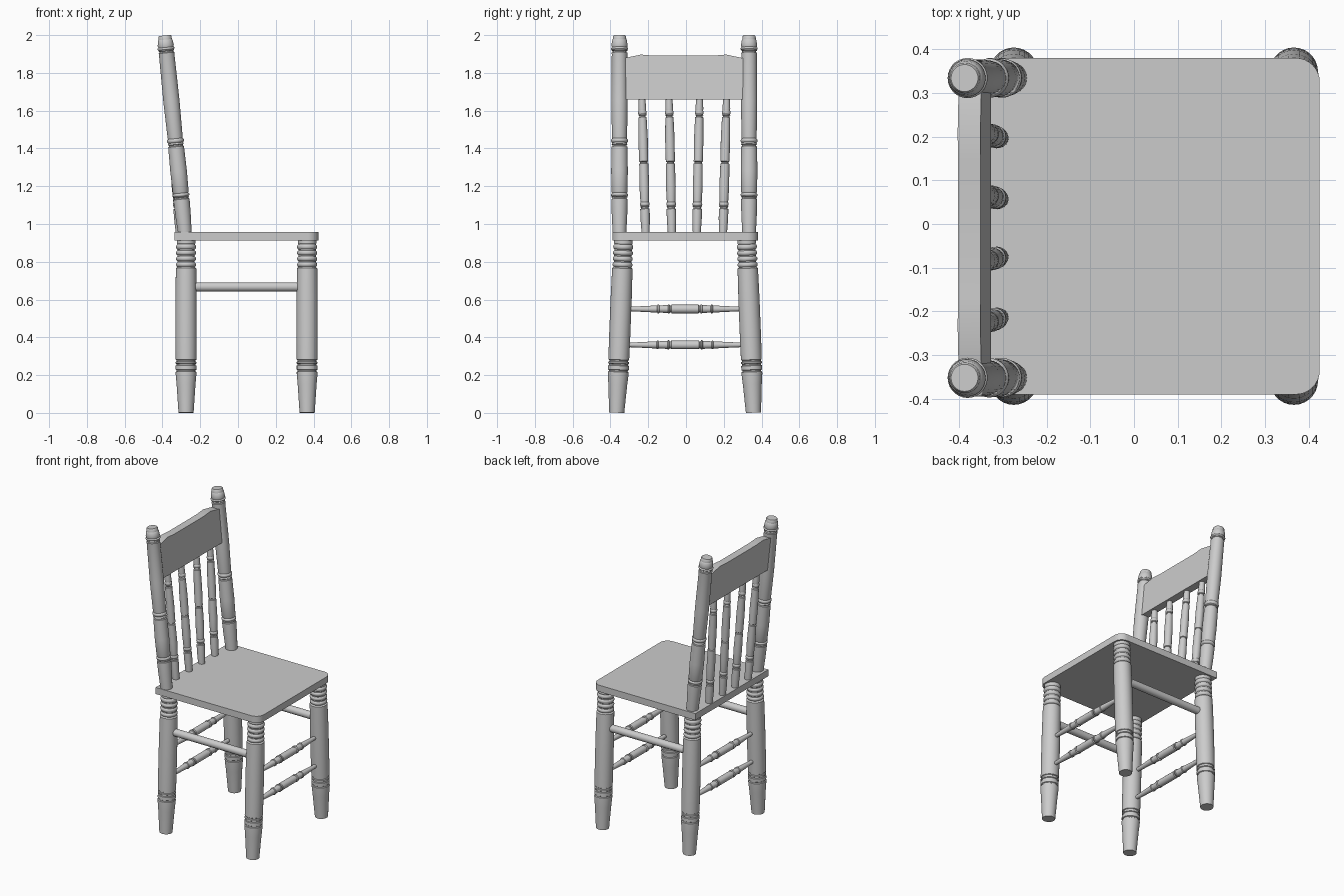
import bpy, bmesh, math
from mathutils import Vector

if "Cube" in bpy.data.objects:
    bpy.data.objects.remove(bpy.data.objects["Cube"])

CY = -0.005  # the chair's mirror plane in y


def finish(name, bm, smooth=True):
    bmesh.ops.recalc_face_normals(bm, faces=bm.faces[:])
    me = bpy.data.meshes.new(name)
    bm.to_mesh(me)
    bm.free()
    ob = bpy.data.objects.new(name, me)
    bpy.context.collection.objects.link(ob)
    if smooth:
        bpy.ops.object.select_all(action='DESELECT')
        ob.select_set(True)
        bpy.context.view_layer.objects.active = ob
        bpy.ops.object.shade_smooth_by_angle(angle=math.radians(30))
    return ob


def turned(name, p0, p1, profile, sides=28):
    """Lathe a (distance fraction, radius) profile along the line p0-p1."""
    p0, p1 = Vector(p0), Vector(p1)
    q = (p1 - p0).to_track_quat('Z', 'Y')
    bm = bmesh.new()
    rings = []
    for t, r in profile:
        c = p0.lerp(p1, t)
        rings.append([bm.verts.new(c + q @ Vector((r * math.cos(a), r * math.sin(a), 0)))
                      for a in (2 * math.pi * i / sides for i in range(sides))])
    for a, b in zip(rings, rings[1:]):
        for i in range(sides):
            j = (i + 1) % sides
            bm.faces.new((a[i], a[j], b[j], b[i]))
    bm.faces.new(rings[0])
    bm.faces.new(rings[-1])
    return finish(name, bm)


def slab(name, bottom, top):
    """Close two matching outlines into a solid."""
    bm = bmesh.new()
    a = [bm.verts.new(v) for v in bottom]
    b = [bm.verts.new(v) for v in top]
    n = len(a)
    for i in range(n):
        j = (i + 1) % n
        bm.faces.new((a[i], a[j], b[j], b[i]))
    bm.faces.new(a)
    bm.faces.new(b)
    return finish(name, bm)


def by_height(z0, z1, pts):
    return [((z - z0) / (z1 - z0), r) for z, r in pts]


def groove(z, r, w=0.006, d=0.005):
    return [(z - w, r), (z - w / 2, r - d), (z + w / 2, r - d), (z + w, r)]


def bead(z0, z1, r, b):
    """Rounded ring from z0 to z1, core radius r, bulging by b."""
    return [(z0 + (z1 - z0) * k / 6, r + b * math.sin(math.pi * k / 6) ** 0.6 if 0 < k < 6 else r)
            for k in range(7)]


# Seat: rounded front corners, square back corners
R = 0.055
x0, x1, y0, y1 = -0.335, 0.425, -0.39, 0.38
outline = [(x0, y1), (x0, y0)]
for cy, start in ((y0 + R, -90), (y1 - R, 0)):
    for k in range(9):
        a = math.radians(start + k * 90 / 8)
        outline.append((x1 - R + R * math.cos(a), cy + R * math.sin(a)))
slab("seat", [(x, y, 0.913) for x, y in outline], [(x, y, 0.957) for x, y in outline])

# Turned profiles
LEG = by_height(0, 0.915, [(0, 0.040), (0.06, 0.044), (0.15, 0.050), (0.205, 0.055)]
                + groove(0.222, 0.055) + groove(0.255, 0.055) + groove(0.275, 0.055)
                + [(0.38, 0.056), (0.6, 0.056), (0.765, 0.054)]
                + bead(0.772, 0.797, 0.046, 0.007) + bead(0.803, 0.828, 0.046, 0.007)
                + bead(0.834, 0.859, 0.046, 0.007) + bead(0.865, 0.892, 0.046, 0.007)
                + [(0.897, 0.049), (0.915, 0.049)])
POST = by_height(0.95, 1.998, [(0.95, 0.036), (1.05, 0.041), (1.125, 0.043)]
                 + groove(1.137, 0.043) + bead(1.145, 1.163, 0.039, 0.006)
                 + [(1.17, 0.042), (1.28, 0.044), (1.405, 0.042)]
                 + groove(1.415, 0.042) + bead(1.43, 1.452, 0.039, 0.006)
                 + [(1.458, 0.040), (1.65, 0.043), (1.9, 0.041)]
                 + groove(1.912, 0.042) + bead(1.922, 1.935, 0.04, 0.006)
                 + [(1.945, 0.043), (1.972, 0.039), (1.976, 0.036), (1.992, 0.035), (1.998, 0.031)])
SPINDLE = by_height(0.95, 1.67, [(0.95, 0.021), (1.03, 0.025), (1.075, 0.025)]
                    + groove(1.085, 0.025) + bead(1.095, 1.115, 0.022, 0.004)
                    + [(1.122, 0.023), (1.2, 0.026), (1.31, 0.024)]
                    + groove(1.325, 0.024) + [(1.45, 0.025), (1.555, 0.022)]
                    + groove(1.57, 0.022) + bead(1.58, 1.60, 0.020, 0.003)
                    + [(1.61, 0.021), (1.67, 0.017)])
half = [(0, 0.012), (0.05, 0.013), (0.25, 0.019), (0.255, 0.023), (0.265, 0.023), (0.27, 0.019),
        (0.345, 0.021), (0.35, 0.025), (0.36, 0.025), (0.365, 0.018), (0.375, 0.018), (0.38, 0.023)]
STRETCHER = half + [(1 - t, r) for t, r in reversed(half)]


def leg_y(z):
    return 0.362 - 0.036 * z / 0.915


def lean_x(z):
    return -0.282 - 0.106 * (z - 0.96) / 1.04


for s, side in ((-1, "right"), (1, "left")):
    # Splayed legs
    for x, end in ((-0.275, "back"), (0.366, "front")):
        turned(f"{end}_leg_{side}", (x, CY + s * leg_y(0), 0.001),
               (x, CY + s * leg_y(0.915), 0.915), LEG)
    # Plain side stretcher
    y = CY + s * leg_y(0.667)
    turned(f"side_stretcher_{side}", (-0.25, y, 0.667), (0.34, y, 0.667), [(0, 0.024), (1, 0.024)])
    # Leaning back posts
    turned(f"back_post_{side}", (lean_x(0.95), CY - 0.004 + s * 0.343, 0.95),
           (lean_x(1.998), CY - 0.004 + s * 0.343, 1.998), POST)
    # Back spindles, fanning slightly outward
    for n, (yb, yt) in enumerate(((0.066, 0.081), (0.205, 0.224))):
        turned(f"spindle_{side}_{n + 1}", (-0.308, CY - 0.004 + s * yb, 0.95),
               (-0.358, CY - 0.004 + s * yt, 1.67), SPINDLE, 20)

# Turned stretchers, two at the front and two at the back
for x, end in ((-0.275, "back"), (0.366, "front")):
    for z in (0.36, 0.55):
        w = leg_y(z) - 0.045
        turned(f"{end}_stretcher_{'low' if z < 0.5 else 'high'}",
               (x, CY - w, z), (x, CY + w, z), STRETCHER, 20)

# Crest rail: shaped top edge, tilted with the posts
edge = [(-0.315, 1.66), (0.315, 1.66), (0.315, 1.878), (0.225, 1.897), (0.155, 1.891),
        (-0.155, 1.891), (-0.225, 1.897), (-0.315, 1.878)]
slab("crest_rail", [(lean_x(z) - 0.026, CY - 0.008 + y, z) for y, z in edge],
     [(lean_x(z) + 0.026, CY - 0.008 + y, z) for y, z in edge])
